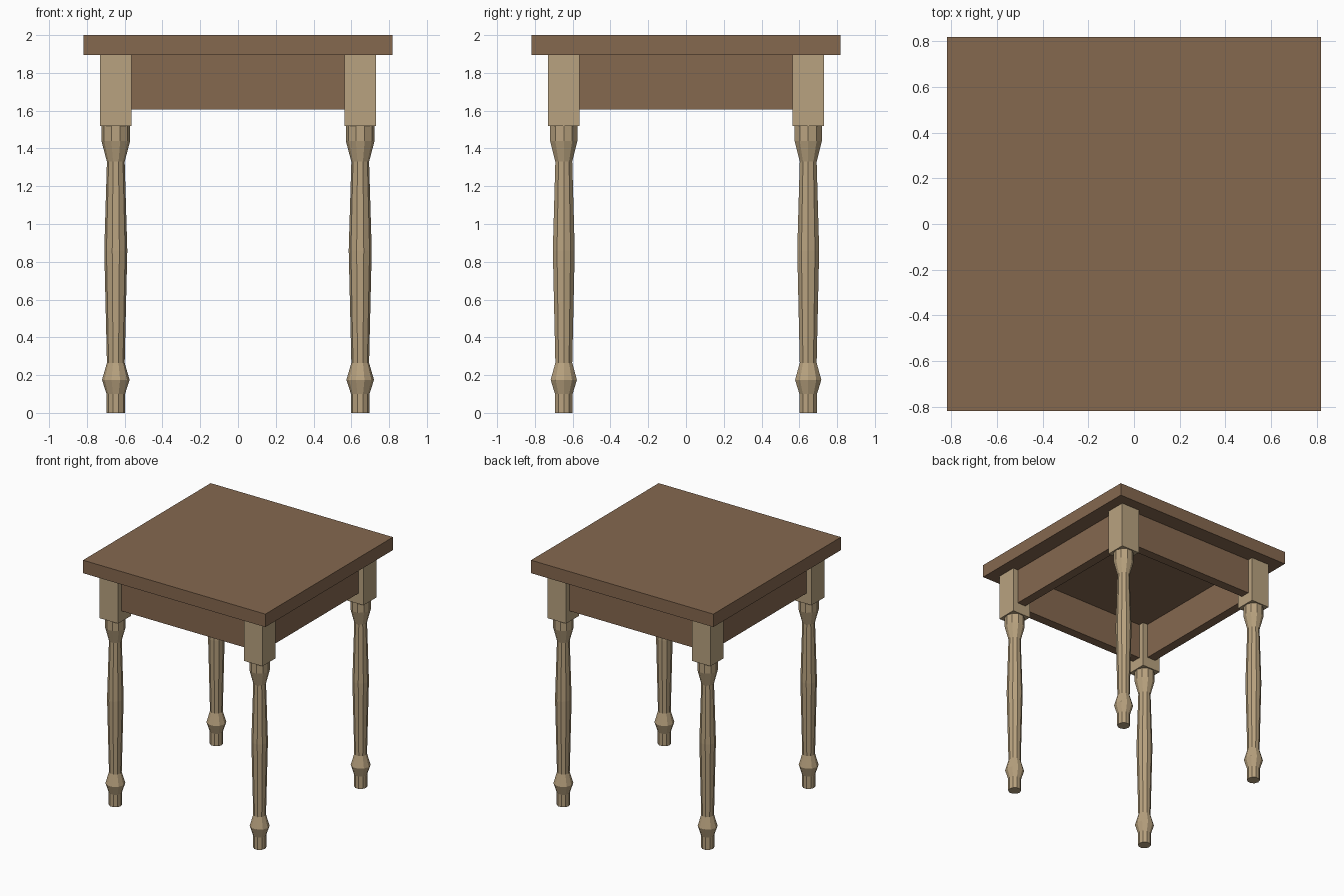
import bpy, bmesh, math

if "Cube" in bpy.data.objects:
    bpy.data.objects.remove(bpy.data.objects["Cube"])

def material(name, color):
    m = bpy.data.materials.new(name)
    m.diffuse_color = (*color, 1)
    m.use_nodes = True
    m.node_tree.nodes["Principled BSDF"].inputs["Base Color"].default_value = m.diffuse_color
    return m

brown = material("brown wood", (0.235, 0.138, 0.078))
tan = material("pale wood", (0.485, 0.365, 0.214))

TOP, UNDER = 2.0, 1.895      # tabletop faces
LEG = 0.647                  # leg centre offset
SIDES = 10

def finish(name, bm, mat):
    bmesh.ops.recalc_face_normals(bm, faces=bm.faces)
    mesh = bpy.data.meshes.new(name)
    bm.to_mesh(mesh)
    bm.free()
    mesh.materials.append(mat)
    obj = bpy.data.objects.new(name, mesh)
    bpy.context.collection.objects.link(obj)
    return obj

def box(name, center, size, mat):
    bm = bmesh.new()
    bmesh.ops.create_cube(bm, size=1)
    bmesh.ops.scale(bm, vec=size, verts=bm.verts)
    bmesh.ops.translate(bm, vec=center, verts=bm.verts)
    return finish(name, bm, mat)

def turned(name, x, y, profile, mat):
    """Faceted turning from (radius, height) pairs, capped at both ends."""
    bm = bmesh.new()
    rings = []
    for r, z in profile:
        rings.append([bm.verts.new((x + r * math.cos(2 * math.pi * i / SIDES),
                                    y + r * math.sin(2 * math.pi * i / SIDES), z))
                      for i in range(SIDES)])
    for a, b in zip(rings, rings[1:]):
        for i in range(SIDES):
            j = (i + 1) % SIDES
            bm.faces.new((a[i], a[j], b[j], b[i]))
    bm.faces.new(rings[0])
    bm.faces.new(rings[-1])
    return finish(name, bm, mat)

# Tabletop
box("tabletop", (0, 0, (TOP + UNDER) / 2), (1.635, 1.635, TOP - UNDER), brown)

# Apron boards between the leg blocks
for s, front, side in ((-1, "front", "left"), (1, "back", "right")):
    box(front + "_apron", (0, s * LEG, 1.75), (1.14, 0.075, 0.29), brown)
    box(side + "_apron", (s * LEG, 0, 1.75), (0.075, 1.14, 0.29), brown)

# Legs: square block above a turned shaft
profile = [(0.049, 0), (0.049, 0.1), (0.073, 0.175), (0.047, 0.265),
           (0.061, 0.86), (0.047, 1.33), (0.076, 1.44), (0.076, 1.52)]
for sx, xn in ((-1, "left"), (1, "right")):
    for sy, yn in ((-1, "front"), (1, "back")):
        x, y = sx * LEG, sy * LEG
        box(f"{yn}_{xn}_leg_block", (x, y, (1.52 + UNDER) / 2),
            (0.165, 0.165, UNDER - 1.52), tan)
        turned(f"{yn}_{xn}_leg_shaft", x, y, profile, tan)
